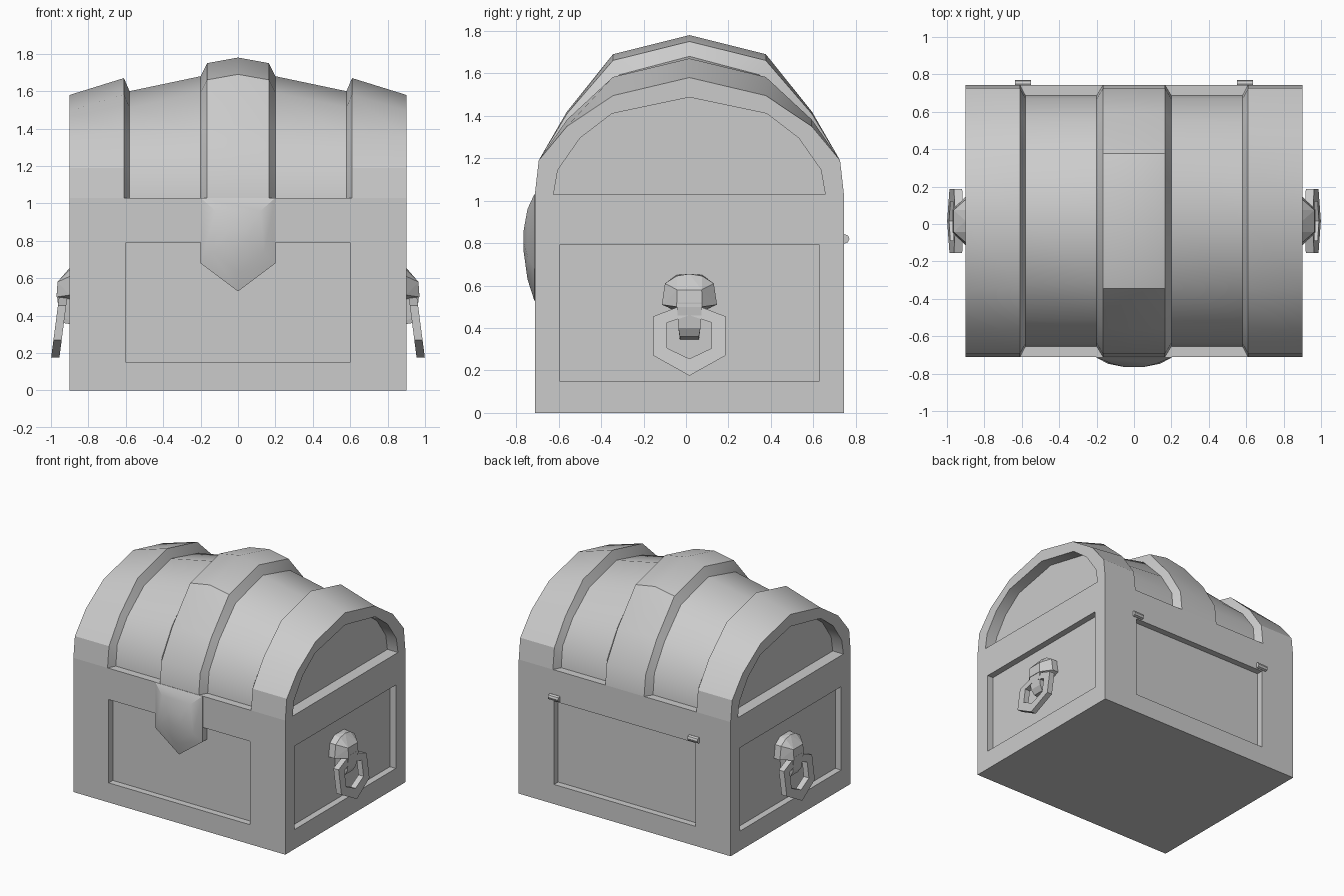
import bpy, bmesh, math

if "Cube" in bpy.data.objects:
    bpy.data.objects.remove(bpy.data.objects["Cube"])

YC = 0.016          # middle of the chest in depth
HD = 0.728          # half depth
BASE = 1.03         # seam between body and lid


def make(name, verts, faces=None, smooth=None):
    """Mesh object from verts and faces; convex hull when no faces are given."""
    bm = bmesh.new()
    vs = [bm.verts.new(v) for v in verts]
    if faces is None:
        r = bmesh.ops.convex_hull(bm, input=vs)
        loose = {g for g in r["geom_interior"] + r["geom_unused"]
                 if isinstance(g, bmesh.types.BMVert)}
        bmesh.ops.delete(bm, geom=list(loose), context='VERTS')
        bmesh.ops.dissolve_limit(bm, angle_limit=0.01, verts=bm.verts[:], edges=bm.edges[:])
    else:
        for f in faces:
            bm.faces.new([vs[i] for i in f])
    bmesh.ops.recalc_face_normals(bm, faces=bm.faces[:])
    me = bpy.data.meshes.new(name)
    bm.to_mesh(me)
    bm.free()
    ob = bpy.data.objects.new(name, me)
    bpy.context.collection.objects.link(ob)
    if smooth:
        shade(ob, smooth)
    return ob


def activate(ob):
    bpy.ops.object.select_all(action='DESELECT')
    ob.select_set(True)
    bpy.context.view_layer.objects.active = ob


def shade(ob, deg):
    activate(ob)
    bpy.ops.object.shade_smooth_by_angle(angle=math.radians(deg))


def loft(name, rings, cap=True, closed=False, smooth=None):
    """Skin a list of equal-length closed rings."""
    n, m = len(rings[0]), len(rings)
    faces = [(i * n + j, i * n + (j + 1) % n,
              (i + 1) % m * n + (j + 1) % n, (i + 1) % m * n + j)
             for i in range(m if closed else m - 1) for j in range(n)]
    if cap and not closed:
        faces += [tuple(range(n)), tuple(range((m - 1) * n, m * n))]
    return make(name, [v for r in rings for v in r], faces, smooth)


def box(name, x0, x1, y0, y1, z0, z1):
    return make(name, [(x, y, z) for x in (x0, x1) for y in (y0, y1) for z in (z0, z1)])


def cut(ob, cutters):
    activate(ob)
    for c in cutters:
        m = ob.modifiers.new("cut", 'BOOLEAN')
        m.operation, m.solver, m.object = 'DIFFERENCE', 'EXACT', c
        bpy.ops.object.modifier_apply(modifier=m.name)
        bpy.data.objects.remove(c)


def mirrored(half):
    """Mirror a half outline (widest first, ending on the axis) across 0."""
    return half + [(-a, b) for a, b in reversed(half[:-1])]


# Body with a recessed panel on each of its four sides
D = 0.05
body = box("chest_body", -0.9, 0.9, YC - HD, YC + HD, 0, BASE)
panels = []
for s in (-1, 1):
    panels.append(box("cutter", -0.6, 0.6, *sorted((YC + s * (HD - D), YC + s * 1.0)), 0.15, 0.79))
    panels.append(box("cutter", *sorted((s * (0.9 - D), s * 1.2)), YC - 0.613, YC + 0.613, 0.15, 0.79))
cut(body, panels)


# Domed lid: arched sections along x, sunken between the raised bands
def arch(x, top, k):
    t = (top - 1.58) / 0.20
    half = [(HD, BASE), (0.71, 1.19), (0.577, 1.35 + 0.07 * t),
            (0.36, 1.495 + 0.195 * t), (0, top)]
    return [(x, YC + y * k, z) for y, z in mirrored(half)]


stations = [(0.9, 1.58, 1), (0.61, 1.67, 1), (0.58, 1.60, 0.92),
            (0.2, 1.68, 0.92), (0.165, 1.75, 1)]
sections = [arch(-x, t, k) for x, t, k in stations] + [arch(0, 1.78, 1)]
sections += [arch(x, t, k) for x, t, k in reversed(stations)]
lid = loft("lid", sections)
half = [(0.64, 0.95), (0.64, BASE), (0.62, 1.145), (0.515, 1.295), (0.365, 1.41), (0, 1.487)]
cut(lid, [loft("cutter", [[(s * x, YC + y, z) for y, z in mirrored(half)] for x in (0.81, 1.1)])
          for s in (-1, 1)])
shade(lid, 30)

# Front clasp: faceted pointed shield
outer = [(0.2, 1.03), (0.2, 0.68), (0, 0.53), (-0.2, 0.68), (-0.2, 1.03)]
inner = [(0.12, 0.96), (0.14, 0.74), (0, 0.63), (-0.14, 0.74), (-0.12, 0.96)]
core = [(0.05, 0.86), (0.05, 0.8), (0, 0.76), (-0.05, 0.8), (-0.05, 0.86)]
loft("clasp", [[(x, y, z) for x, z in ring] for y, ring in
               ((-0.65, outer), (-0.715, outer), (-0.747, inner), (-0.765, core))], smooth=30)

# Back hinges: short round pins
for s, side in ((-1, "left"), (1, "right")):
    loft("hinge_" + side, [[(x, 0.748 + 0.022 * math.cos(a * math.pi / 4),
                             0.82 + 0.022 * math.sin(a * math.pi / 4)) for a in range(8)]
                           for x in (s * 0.55, s * 0.635)])

# Side handles: domed boss, hooked strap and tilted hexagonal ring
for s, side in ((-1, "left"), (1, "right")):
    def both(pts):
        return [(s * x, YC + m * y, z) for x, y, z in pts for m in ((1, -1) if y else (1,))]

    make("handle_boss_" + side, both([
        (0.84, 0.06, 0.65), (0.84, 0.115, 0.61), (0.84, 0.13, 0.51), (0.84, 0.06, 0.48),
        (0.9, 0, 0.655), (0.9, 0.06, 0.645), (0.9, 0.115, 0.61), (0.9, 0.13, 0.51),
        (0.965, 0.058, 0.58), (0.97, 0.06, 0.5)]))
    make("handle_strap_" + side, both([
        (0.84, 0.06, 0.52), (0.97, 0.06, 0.52), (0.955, 0.052, 0.40),
        (0.93, 0.045, 0.36), (0.84, 0.045, 0.345)]))
    hex_out = [(0, 0.52), (0.17, 0.455), (0.17, 0.27), (0, 0.175), (-0.17, 0.27), (-0.17, 0.455)]
    hex_in = [(0, 0.46), (0.105, 0.425), (0.105, 0.305), (0, 0.255), (-0.105, 0.305), (-0.105, 0.425)]
    loft("handle_ring_" + side, [
        [(s * (0.94 + (0.46 - z) * 0.13 + d), YC + y, z)
         for (y, z), d in ((o, 0.022), (o, -0.022), (i, -0.022), (i, 0.022))]
        for o, i in zip(hex_out, hex_in)], closed=True)
